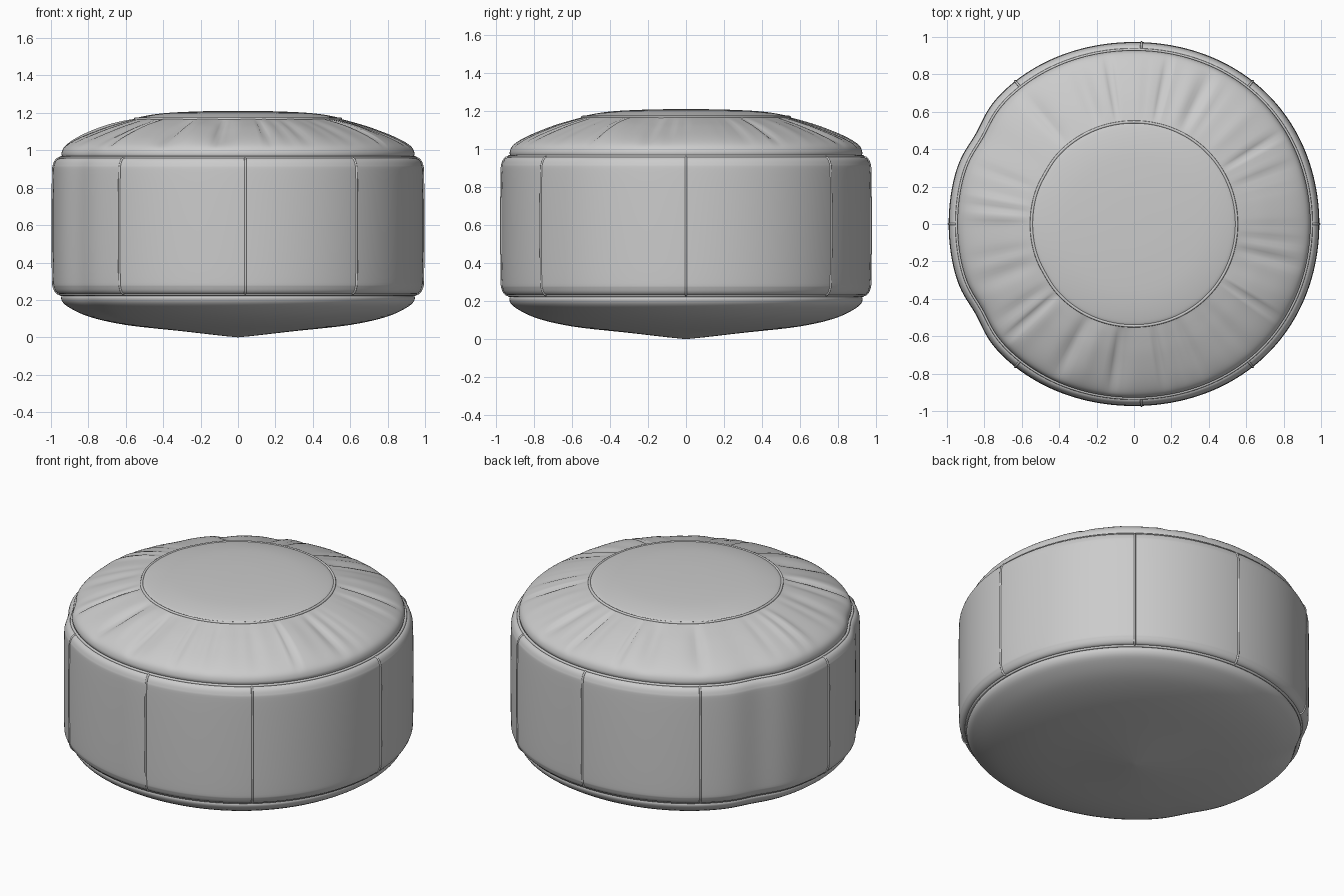
import bpy, bmesh, math, random
from math import sin, cos, pi, exp
from mathutils import Vector

if "Cube" in bpy.data.objects:
    bpy.data.objects.remove(bpy.data.objects["Cube"])
random.seed(4)
SEG = 240

grey = bpy.data.materials.new("grey leather")
grey.use_nodes = True
grey.diffuse_color = (0.6, 0.6, 0.6, 1)
bsdf = grey.node_tree.nodes["Principled BSDF"]
bsdf.inputs["Base Color"].default_value = (0.6, 0.6, 0.6, 1)
bsdf.inputs["Roughness"].default_value = 0.6


def outline(a):
    """Slightly uneven round plan shape of the cushion."""
    r = 0.987 - 0.010 * cos(4 * a) + 0.006 * cos(2 * a) + 0.006 * cos(a) * cos(3 * a)
    return r - 0.022 * exp(-((a - 2.62) / 0.13) ** 2) - 0.022 * exp(-((a - 3.66) / 0.13) ** 2)


def place(r, a, z):
    """Inner rings stay circular, outer rings follow the outline."""
    k = r * (1 + (outline(a) - 1) * min(1, r * r))
    return Vector((k * cos(a), k * sin(a), z))


def smooth_profile(pts, steps=5):
    """Catmull-Rom curve through the profile points."""
    p = [Vector(q) for q in pts]
    p = [2 * p[0] - p[1]] + p + [2 * p[-1] - p[-2]]
    out = []
    for a, b, c, d in zip(p, p[1:], p[2:], p[3:]):
        for i in range(steps):
            t = i / steps
            out.append(0.5 * (2 * b + (c - a) * t + (2 * a - 5 * b + 4 * c - d) * t * t
                              + (3 * b - a - 3 * c + d) * t ** 3))
    return out + [p[-2]]


def lathe(name, pts, lift=lambda r, a: 0):
    bm = bmesh.new()
    rings = []
    for r, z in smooth_profile(pts):
        if r < 0.001:
            rings.append([bm.verts.new((0, 0, z))])
        else:
            angles = [2 * pi * i / SEG for i in range(SEG)]
            rings.append([bm.verts.new(place(r, a, z + lift(r, a))) for a in angles])
    for lo, hi in zip(rings, rings[1:]):
        for i in range(SEG):
            j = (i + 1) % SEG
            quad = [lo[i % len(lo)], lo[j % len(lo)], hi[j % len(hi)], hi[i % len(hi)]]
            bm.faces.new(list(dict.fromkeys(quad)))
    bmesh.ops.recalc_face_normals(bm, faces=bm.faces)
    mesh = bpy.data.meshes.new(name)
    bm.to_mesh(mesh)
    bm.free()
    for f in mesh.polygons:
        f.use_smooth = True
    mesh.materials.append(grey)
    obj = bpy.data.objects.new(name, mesh)
    bpy.context.collection.objects.link(obj)
    return obj


def piping(name, pts, closed, radius):
    curve = bpy.data.curves.new(name, "CURVE")
    curve.dimensions = "3D"
    curve.bevel_depth = radius
    curve.bevel_resolution = 2
    spline = curve.splines.new("POLY")
    spline.points.add(len(pts) - 1)
    for sp, p in zip(spline.points, pts):
        sp.co = (*p, 1)
    spline.use_cyclic_u = closed
    curve.materials.append(grey)
    bpy.context.collection.objects.link(bpy.data.objects.new(name, curve))


# Gathered folds: soft random pleats plus a few sharp creases
pleats = [(random.uniform(0, 2 * pi), random.uniform(0.025, 0.07),
           random.uniform(-0.016, 0.012)) for _ in range(40)]
creases = [(math.radians(d), 0.016, -0.022) for d in (32, 78, 99, 222, 262, 281, 327)]


def folds(r, a):
    t = max(0, min(1, (r - 0.55) / 0.4))
    total = 0
    for centre, width, height in pleats + creases:
        d = (a - centre + pi) % (2 * pi) - pi
        total += height * exp(-(d / width) ** 2)
    return total * sin(pi * t) ** 0.8


# Base, side wall, gathered top and seat disc
lathe("bottom_cushion", [(0, 0), (0.1, 0.01), (0.3, 0.033), (0.6, 0.066), (0.8, 0.11),
                         (0.92, 0.165), (0.955, 0.205), (0.945, 0.235)])
wall = [(0.945, 0.232), (0.975, 0.236), (0.994, 0.265), (1, 0.32), (1.002, 0.6),
        (1, 0.87), (0.994, 0.925), (0.975, 0.954), (0.945, 0.96)]
lathe("side_wall", wall)
lathe("gathered_top", [(0.945, 0.955), (0.953, 0.985), (0.93, 1.025), (0.85, 1.07),
                       (0.72, 1.12), (0.62, 1.15), (0.55, 1.168)], folds)
lathe("seat_disc", [(0.55, 1.166), (0.53, 1.177), (0.45, 1.192), (0.35, 1.202),
                    (0.18, 1.209), (0, 1.211)])

# Round piping along the three ring seams
for name, r, z in (("lower_piping", 0.957, 0.23), ("upper_piping", 0.957, 0.961),
                   ("disc_piping", 0.55, 1.168)):
    piping(name, [place(r, 2 * pi * i / SEG, z) for i in range(SEG)], True, 0.008)

# Upright seams between the eight wall panels
for i, (x, y) in enumerate([(1, 0), (0.64, 0.77), (0.04, 0.97), (-0.64, 0.77),
                            (-1, 0), (-0.64, -0.77), (0.04, -0.97), (0.64, -0.77)]):
    a = math.atan2(y, x) % (2 * pi)
    piping(f"panel_seam_{i + 1}", [place(r, a, z) for r, z in smooth_profile(wall)], False, 0.006)
